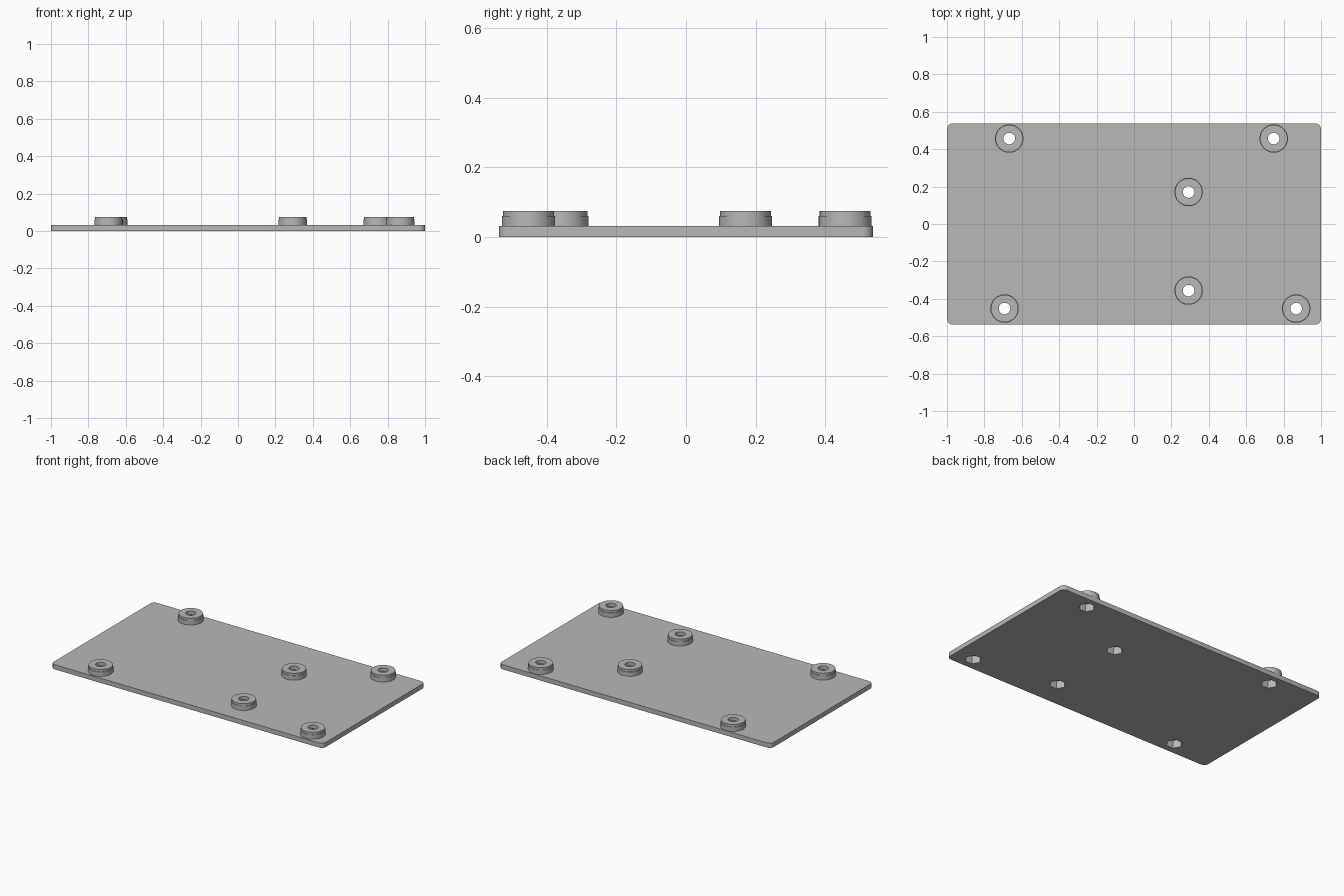
import bpy, bmesh
from math import sin, cos, pi, radians

if "Cube" in bpy.data.objects:
    bpy.data.objects.remove(bpy.data.objects["Cube"], do_unlink=True)

PLATE_TOP, BOSS_TOP, POCKET_TOP = 0.031, 0.075, 0.051
BORE, HEX = 0.031, 0.05
SITES = {
    "back_right": (-0.667, 0.457), "back_left": (0.747, 0.457),
    "inner_back": (0.292, 0.171), "inner_front": (0.292, -0.356),
    "front_right": (-0.692, -0.452), "front_left": (0.867, -0.452),
}

grey = bpy.data.materials.new("plain_grey")
grey.use_nodes = True
grey.diffuse_color = (0.48, 0.48, 0.48, 1)
grey.node_tree.nodes["Principled BSDF"].inputs["Base Color"].default_value = (0.48, 0.48, 0.48, 1)


def finish(name, bm):
    bmesh.ops.recalc_face_normals(bm, faces=bm.faces)
    mesh = bpy.data.meshes.new(name)
    bm.to_mesh(mesh)
    bm.free()
    mesh.materials.append(grey)
    ob = bpy.data.objects.new(name, mesh)
    bpy.context.collection.objects.link(ob)
    return ob


def smooth(ob):
    bpy.ops.object.select_all(action="DESELECT")
    ob.select_set(True)
    bpy.context.view_layer.objects.active = ob
    bpy.ops.object.shade_smooth_by_angle(angle=radians(30))


def circle(r):
    return lambda a: r


def hexagon(a):
    # Corners lie along x
    return HEX * cos(pi / 6) / cos(a % (pi / 3) - pi / 6)


# Base plate: box with rounded upright corners
bm = bmesh.new()
bmesh.ops.create_cube(bm, size=1)
for v in bm.verts:
    v.co.x *= 2
    v.co.y *= 1.074
    v.co.z = (v.co.z + 0.5) * PLATE_TOP
upright = [e for e in bm.edges if abs(e.verts[0].co.z - e.verts[1].co.z) > 0.01]
bmesh.ops.bevel(bm, geom=upright, offset=0.03, segments=6, profile=0.5, affect="EDGES")
plate = finish("base_plate", bm)

# Hexagonal nut pockets cut through the plate
bm = bmesh.new()
for x, y in SITES.values():
    ring = [bm.verts.new((x + HEX * cos(i * pi / 3), y + HEX * sin(i * pi / 3), -0.05)) for i in range(6)]
    face = bm.faces.new(ring)
    out = bmesh.ops.extrude_face_region(bm, geom=[face])["geom"]
    bmesh.ops.translate(bm, vec=(0, 0, 0.15), verts=[g for g in out if isinstance(g, bmesh.types.BMVert)])
cutter = finish("pocket_cutter", bm)
cutter.hide_render = True
mod = plate.modifiers.new("nut_pockets", "BOOLEAN")
mod.operation, mod.solver, mod.object = "DIFFERENCE", "EXACT", cutter
bpy.context.view_layer.objects.active = plate
bpy.ops.object.modifier_apply(modifier=mod.name)
bpy.data.objects.remove(cutter, do_unlink=True)
smooth(plate)

# Stepped bosses: round outside, round bore above a hexagonal pocket
PROFILE = [
    (circle(0.076), PLATE_TOP), (circle(0.076), 0.06), (circle(0.073), 0.06),
    (circle(0.073), BOSS_TOP), (circle(BORE), BOSS_TOP), (circle(BORE), POCKET_TOP),
    (hexagon, POCKET_TOP), (hexagon, PLATE_TOP),
]
SIDES = 48
for name, (x, y) in SITES.items():
    bm = bmesh.new()
    rings = []
    for radius, z in PROFILE:
        angles = [2 * pi * i / SIDES for i in range(SIDES)]
        rings.append([bm.verts.new((radius(a) * cos(a), radius(a) * sin(a), z)) for a in angles])
    for k, low in enumerate(rings):
        high = rings[(k + 1) % len(rings)]
        for i in range(SIDES):
            j = (i + 1) % SIDES
            bm.faces.new((low[i], low[j], high[j], high[i]))
    boss = finish(name + "_boss", bm)
    boss.location = (x, y, 0)
    smooth(boss)
